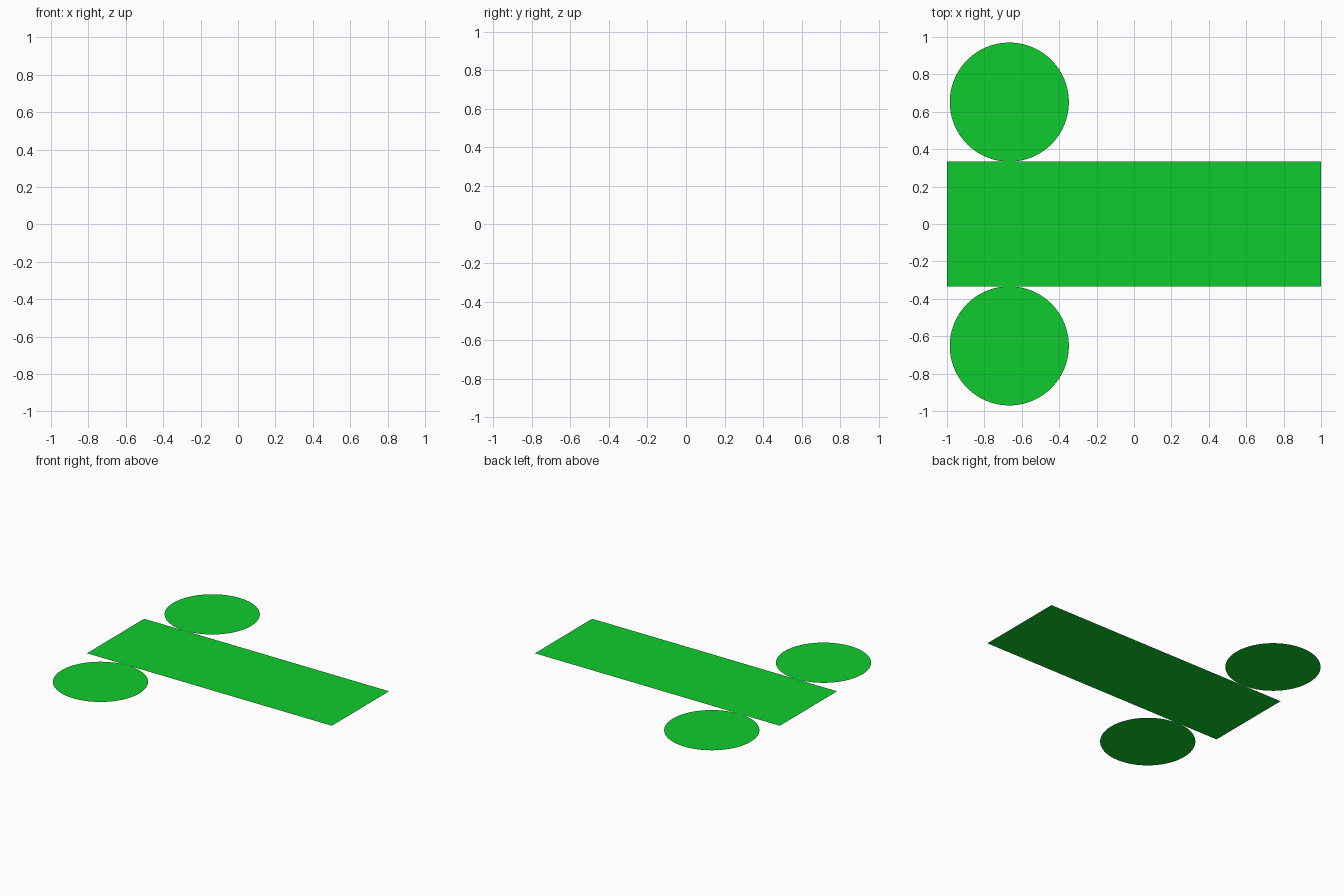
import bpy, bmesh, math
from mathutils import Matrix

if "Cube" in bpy.data.objects:
    bpy.data.objects.remove(bpy.data.objects["Cube"])

LENGTH, HEIGHT = 2.0, 2 / 3
RADIUS = LENGTH / (2 * math.pi)   # disc rim equals the unrolled wall length
DISC_X = -2 / 3

green = bpy.data.materials.new("green")
green.diffuse_color = (0.005, 0.6, 0.027, 1)
green.use_nodes = True
green.node_tree.nodes["Principled BSDF"].inputs["Base Color"].default_value = green.diffuse_color


def sheet(name, bm):
    """Turn a flat bmesh into an upward-facing green object."""
    for f in bm.faces:
        f.normal_update()
        if f.normal.z < 0:
            f.normal_flip()
    mesh = bpy.data.meshes.new(name)
    bm.to_mesh(mesh)
    bm.free()
    mesh.materials.append(green)
    bpy.context.collection.objects.link(bpy.data.objects.new(name, mesh))


# Unrolled side wall
bm = bmesh.new()
bmesh.ops.create_grid(bm, x_segments=1, y_segments=1, size=1,
                      matrix=Matrix.Diagonal((LENGTH / 2, HEIGHT / 2, 1, 1)))
sheet("side_wall", bm)

# End discs touching the long edges
for name, side in (("top_disc", 1), ("bottom_disc", -1)):
    bm = bmesh.new()
    centre = (DISC_X, side * (HEIGHT / 2 + RADIUS), 0)
    bmesh.ops.create_circle(bm, cap_ends=True, segments=128, radius=RADIUS,
                            matrix=Matrix.Translation(centre))
    sheet(name, bm)
